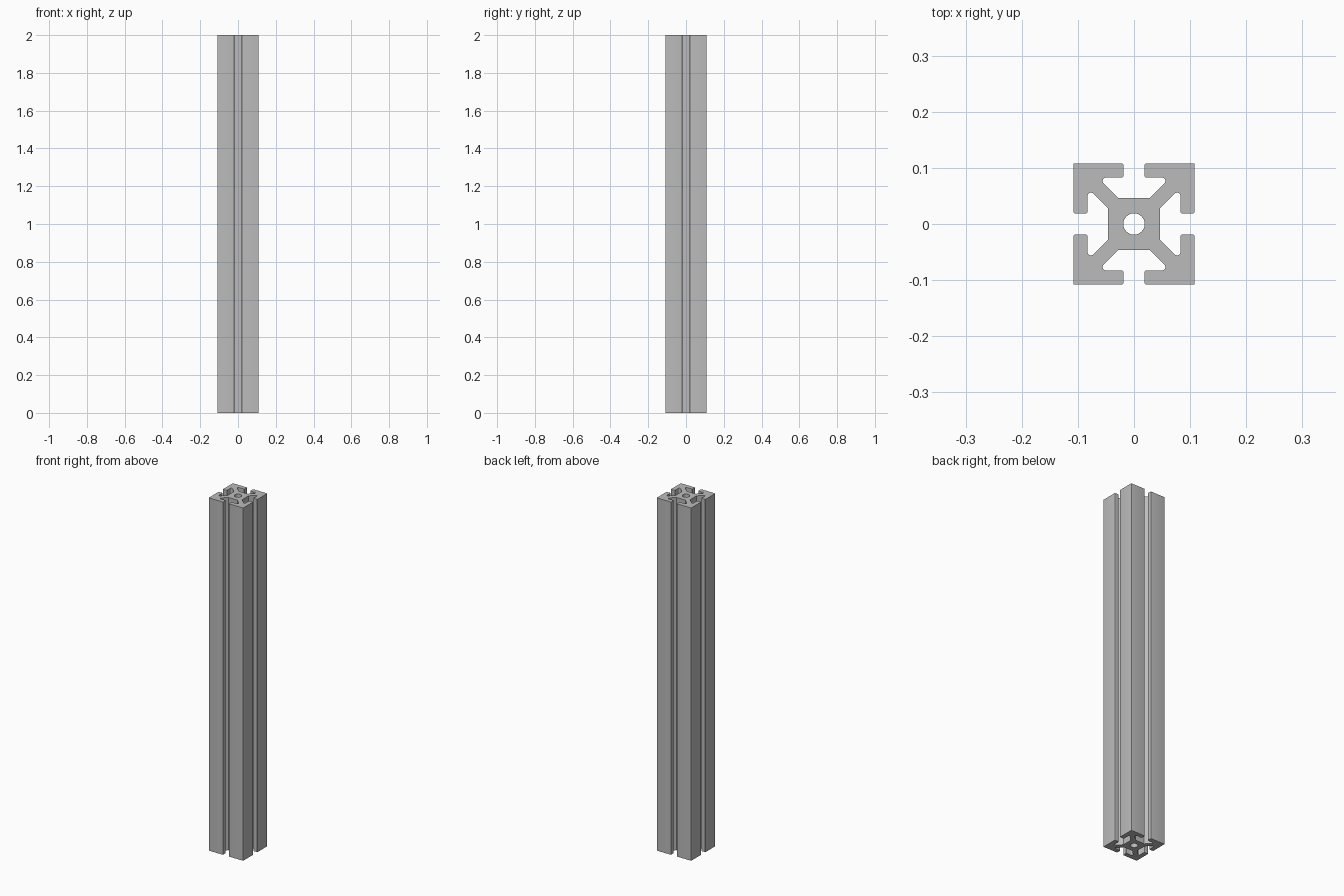
import bpy
import bmesh
from math import cos, sin, tan, pi, radians
from mathutils import Vector, Matrix

LENGTH = 2.0
HALF = 0.108        # half width of the bar
SLOT = 0.019        # half width of each slot opening
LIP = 0.083         # inner face of the slot lips
CORE = 0.046        # half width of the central core
WEB = 0.018         # offset of the diagonal web faces
BORE = 0.019        # radius of the central hole

cube = bpy.data.objects.get("Cube")
if cube:
    bpy.data.objects.remove(cube, do_unlink=True)


def make_material(name, colour):
    mat = bpy.data.materials.new(name)
    mat.use_nodes = True
    mat.diffuse_color = colour
    mat.node_tree.nodes["Principled BSDF"].inputs["Base Color"].default_value = colour
    return mat


def fillet(prev, corner, nxt, radius, steps=5):
    """Points that round one corner of a polygon."""
    if radius == 0:
        return [corner]
    a, b = (prev - corner).normalized(), (nxt - corner).normalized()
    half = a.angle(b) / 2
    centre = corner + (a + b).normalized() * radius / sin(half)
    reach = radius / tan(half)
    start, end = corner + a * reach - centre, corner + b * reach - centre
    total = start.angle(end)
    return [centre + (start * sin(total * (1 - i / steps)) + end * sin(total * i / steps)) / sin(total)
            for i in range(steps + 1)]


# Half of one corner arm, from the core out to the bar's edge: x, y, fillet
arm = [(CORE - WEB, CORE, 0), (LIP - WEB, LIP, 0.0064),
       (SLOT, LIP, 0.003), (SLOT, HALF, 0.003)]
quarter = arm + [(HALF, HALF, 0.002)] + [(y, x, r) for x, y, r in reversed(arm)]

# Repeat the arm around the centre to make the whole outline
corners = []
for k in range(4):
    turn = Matrix.Rotation(-k * pi / 2, 2)
    corners += [(turn @ Vector((x, y)), r) for x, y, r in quarter]
outline = []
for i, (point, r) in enumerate(corners):
    outline += fillet(corners[i - 1][0], point, corners[(i + 1) % len(corners)][0], r)

# Central bore
sides = 32
bore = [Vector((BORE * cos(2 * pi * i / sides), BORE * sin(2 * pi * i / sides)))
        for i in range(sides)]

# Fill the section and extrude it to full length
bm = bmesh.new()
edges = []
for loop in (outline, bore):
    verts = [bm.verts.new((p.x, p.y, 0)) for p in loop]
    edges += [bm.edges.new((v, verts[(i + 1) % len(verts)])) for i, v in enumerate(verts)]
bmesh.ops.triangle_fill(bm, use_beauty=True, use_dissolve=False, edges=edges)
extruded = bmesh.ops.extrude_face_region(bm, geom=bm.faces[:], use_keep_orig=True)
top = [g for g in extruded["geom"] if isinstance(g, bmesh.types.BMVert)]
bmesh.ops.translate(bm, verts=top, vec=(0, 0, LENGTH))
bmesh.ops.recalc_face_normals(bm, faces=bm.faces[:])

mesh = bpy.data.meshes.new("slotted_bar")
bm.to_mesh(mesh)
bm.free()
mesh.materials.append(make_material("aluminium grey", (0.5, 0.5, 0.5, 1)))
bar = bpy.data.objects.new("slotted_bar", mesh)
bpy.context.collection.objects.link(bar)

# Smooth the rounded edges, keep the rest crisp
bpy.ops.object.select_all(action='DESELECT')
bar.select_set(True)
bpy.context.view_layer.objects.active = bar
bpy.ops.object.shade_smooth_by_angle(angle=radians(30))
